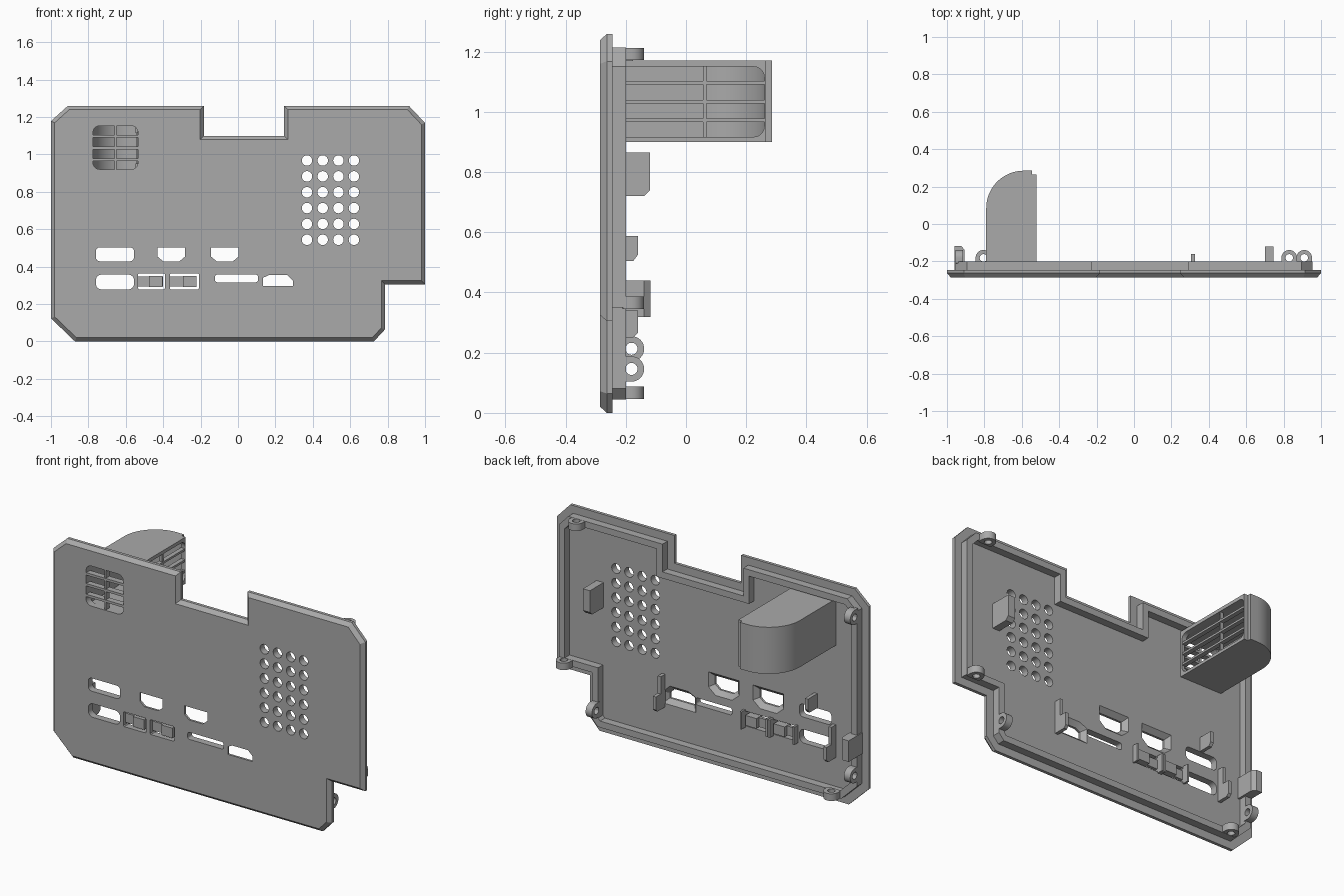
import bpy, bmesh, math

if "Cube" in bpy.data.objects:
    bpy.data.objects.remove(bpy.data.objects["Cube"])

grey = bpy.data.materials.new("matte_grey")
grey.diffuse_color = (0.4, 0.4, 0.4, 1)
grey.use_nodes = True
grey.node_tree.nodes["Principled BSDF"].inputs["Base Color"].default_value = grey.diffuse_color


def loft(name, rings, cyclic=False):
    """Skin a list of equal-length point rings; cap the ends unless cyclic."""
    bm = bmesh.new()
    vs = [[bm.verts.new(p) for p in r] for r in rings]
    n = len(vs[0])
    pairs = list(zip(vs, vs[1:])) + ([(vs[-1], vs[0])] if cyclic else [])
    for a, b in pairs:
        for i in range(n):
            j = (i + 1) % n
            bm.faces.new((a[i], a[j], b[j], b[i]))
    if not cyclic:
        bm.faces.new(vs[0])
        bm.faces.new(vs[-1])
    bmesh.ops.recalc_face_normals(bm, faces=bm.faces)
    me = bpy.data.meshes.new(name)
    bm.to_mesh(me)
    bm.free()
    me.materials.append(grey)
    ob = bpy.data.objects.new(name, me)
    bpy.context.collection.objects.link(ob)
    return ob


def at_y(poly, y):
    return [(x, y, z) for x, z in poly]


def prism_x(name, poly, x0, x1):
    return loft(name, [[(x, y, z) for y, z in poly] for x in (x0, x1)])


def prism_z(name, poly, z0, z1):
    return loft(name, [[(x, y, z) for x, y in poly] for z in (z0, z1)])


def box(name, x0, x1, y0, y1, z0, z1):
    return prism_z(name, [(x0, y0), (x1, y0), (x1, y1), (x0, y1)], z0, z1)


def inset(poly, d):
    """Offset a counter-clockwise outline inwards by d with mitred corners."""
    out = []
    for i, p in enumerate(poly):
        a, b = poly[i - 1], poly[(i + 1) % len(poly)]
        l1, l2 = math.dist(a, p), math.dist(p, b)
        n1 = (-(p[1] - a[1]) / l1, (p[0] - a[0]) / l1)
        n2 = (-(b[1] - p[1]) / l2, (b[0] - p[0]) / l2)
        k = d / (1 + n1[0] * n2[0] + n1[1] * n2[1])
        out.append((p[0] + k * (n1[0] + n2[0]), p[1] + k * (n1[1] + n2[1])))
    return out


def round_rect(x0, x1, z0, z1, r, n=6):
    pts = []
    for q, (cx, cz) in enumerate([(x1 - r, z1 - r), (x0 + r, z1 - r), (x0 + r, z0 + r), (x1 - r, z0 + r)]):
        for i in range(n + 1):
            a = math.pi / 2 * (q + i / n)
            pts.append((cx + r * math.cos(a), cz + r * math.sin(a)))
    return pts


def cut(ob, cutters):
    bpy.context.view_layer.objects.active = ob
    for c in cutters:
        m = ob.modifiers.new("cut", 'BOOLEAN')
        m.operation, m.solver, m.object = 'DIFFERENCE', 'EXACT', c
        bpy.ops.object.modifier_apply(modifier=m.name)
        bpy.data.objects.remove(c)


def smooth(ob):
    bpy.ops.object.select_all(action='DESELECT')
    ob.select_set(True)
    bpy.context.view_layer.objects.active = ob
    bpy.ops.object.shade_smooth_by_angle(angle=math.radians(30))


# Face plate with bevelled front edge and raised rim behind
outline = [(-1, .123), (-.872, 0), (.727, 0), (.786, .064), (.786, .305), (1, .305),
           (1, 1.168), (.914, 1.259), (.246, 1.259), (.246, 1.098), (-.182, 1.098),
           (-.182, 1.259), (-.91, 1.259), (-1, 1.178)]
plate = loft("face_plate", [at_y(inset(outline, d), y) for d, y in [
    (.02, -.285), (0, -.263), (0, -.245), (.045, -.245), (.045, -.2), (.082, -.2), (.082, -.245)]])

# Openings: vent, ports, slots and speaker grid
F, B = -.32, -.22
holes = [round_rect(-.775, -.535, .92, 1.152, .035),
         round_rect(-.76, -.556, .428, .503, .022),
         round_rect(-.76, -.556, .278, .357, .03),
         round_rect(-.123, .107, .316, .357, .012),
         round_rect(-.535, -.39, .278, .364, .005, 1),
         round_rect(-.364, -.209, .278, .364, .005, 1)]
for x in (.369, .453, .537, .62):
    for k in range(6):
        holes.append([(x + .028 * math.cos(a), .543 + .0848 * k + .028 * math.sin(a))
                      for a in [i * math.tau / 24 for i in range(24)]])
cutters = [loft("hole_cutter", [at_y(h, F), at_y(h, B)]) for h in holes]
# Connector ports flare out towards the back
ports = [[(x0 + .03, .428), (x1 - .03, .428), (x1, .453), (x1, .503), (x0, .503), (x0, .453)]
         for x0, x1 in ((-.43, -.283), (-.144, .003))]
ports.append([(.134, .295), (.294, .295), (.294, .325), (.264, .354), (.164, .354), (.134, .34)])
for p in ports:
    cutters.append(loft("port_cutter", [at_y(p, F), at_y(p, -.272),
                                        at_y(inset(p, -.025), -.245), at_y(inset(p, -.025), B)]))
cut(plate, cutters)
smooth(plate)

# Curved air duct behind the vent
def duct_profile(x0, y1, r):
    return [(x0 + r - r * math.cos(a), y1 - r + r * math.sin(a))
            for a in [i * math.pi / 32 for i in range(17)]]

duct = prism_z("air_duct", [(-.79, -.25)] + duct_profile(-.79, .285, .2)
               + [(-.545, .285), (-.545, .264), (-.52, .264), (-.52, -.25)], .9, 1.17)
cavity = prism_z("cavity_cutter", [(-.775, -.3)] + duct_profile(-.775, .268, .185)
                 + [(-.548, .268), (-.548, -.235), (-.537, -.235), (-.537, -.3)], .917, 1.152)
outlet = prism_x("outlet_cutter", round_rect(-.235, .26, .917, 1.15, .035), -.57, -.48)
cut(duct, [cavity, outlet])
smooth(duct)

# Grille bars at the vent inlet and the duct outlet
for z in (.972, 1.034, 1.097):
    box("inlet_slat", -.78, -.53, -.283, -.248, z - .007, z + .007)
    box("outlet_slat", -.548, -.522, -.24, .264, z - .006, z + .006)
box("inlet_upright", -.661, -.65, -.28, -.248, .915, 1.155)
box("outlet_upright", -.546, -.526, .057, .068, .91, 1.155)


# Screw lugs: rounded tabs with a hole, standing on the rim
def lug(name, place, w0, w1):
    outer, inner = [], []
    for i in range(32):
        c, s = math.cos(i * math.tau / 32), math.sin(i * math.tau / 32)
        k = .042
        if s < -1e-6:
            k = min(.042 / max(abs(c), 1e-6), .03 / -s)
        outer.append((k * c, -.181 + k * s))
        inner.append((.02 * c, -.181 + .02 * s))
    smooth(loft(name, [[place(u, y, w) for u, y in ring] for ring, w in
                       ((outer, w0), (outer, w1), (inner, w1), (inner, w0))], True))


for x, z in ((.83, 1.172), (.91, .345), (-.805, .046)):
    lug("screw_lug", lambda u, y, w: (x + u, y, w), z, z + .041)
for z, x in ((1.13, -.955), (.213, -.955), (.146, .7)):
    lug("side_screw_lug", lambda u, y, w: (w, y, z + u), x, x + .041)

# Support blocks and board tabs on the back
prism_x("support_block", [(-.25, .72), (-.14, .72), (-.12, .74), (-.12, .865), (-.25, .865)], .7, .745)
prism_z("edge_block", [(-.96, -.25), (-.905, -.25), (-.905, -.14), (-.922, -.118), (-.96, -.118)], .318, .44)
prism_x("upper_tab", [(-.25, .505), (-.175, .505), (-.16, .525), (-.16, .588), (-.25, .588)], -.67, -.65)
for x in (.305, -.79):
    prism_x("board_tab", [(-.25, .25), (-.175, .25), (-.16, .265), (-.16, .34),
                          (-.205, .34), (-.205, .44), (-.25, .44)], x, x + .02)

# Push buttons on flexible tongues, with guide ribs behind
for x0, x1 in ((-.535, -.39), (-.364, -.209)):
    box("button_tongue", x0 - .004, x1 - .012, -.265, -.247, .294, .348)
    box("button", x1 - .085, x1 - .014, -.282, -.225, .292, .35)
    for x in (x0 - .011, x1):
        box("button_rib", x, x + .011, -.25, -.21, .27, .372)
